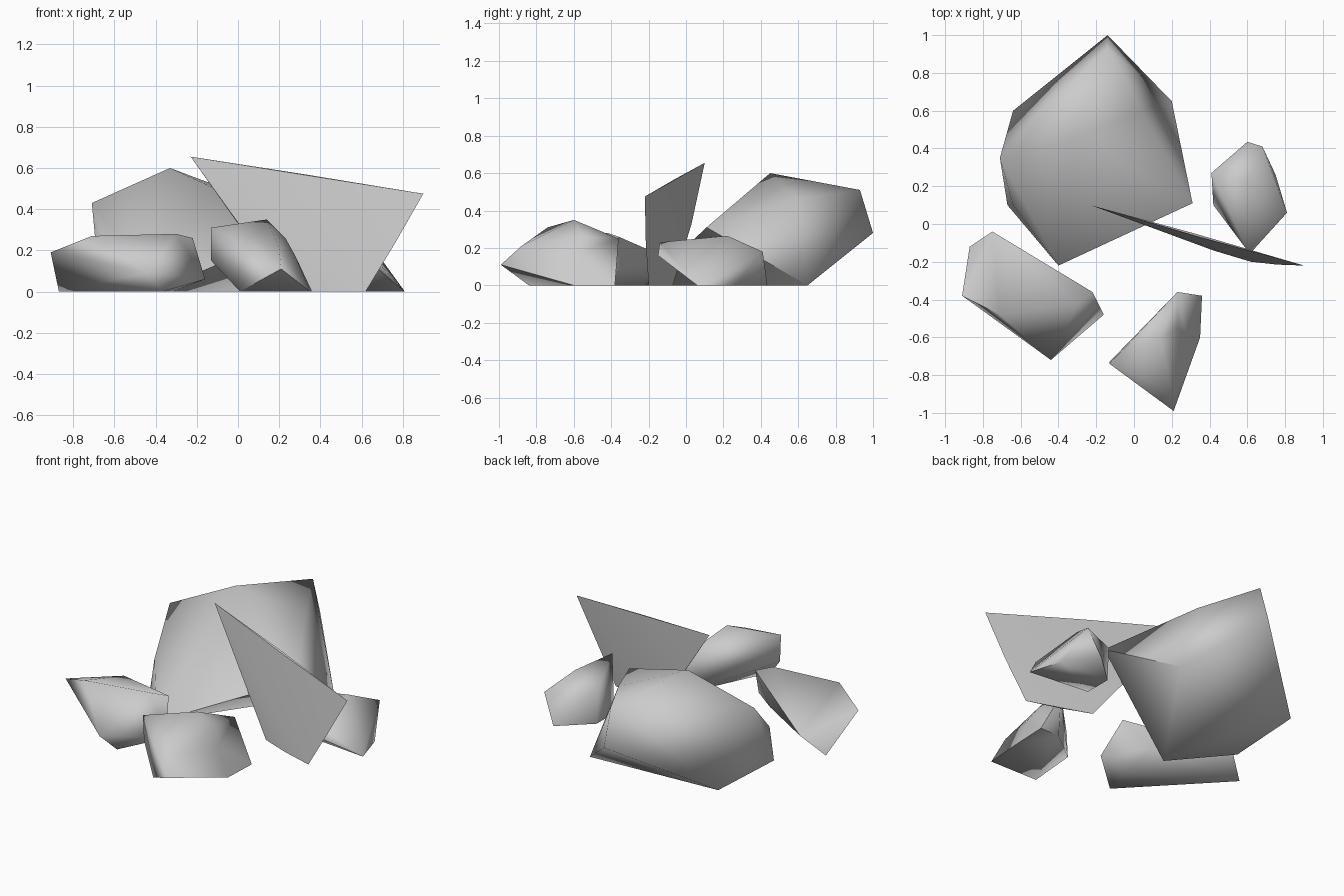
import bpy, bmesh, math

# Shared stone colour
stone = bpy.data.materials.new("grey_stone")
stone.diffuse_color = (0.6, 0.6, 0.6, 1)


def boulder(name, corners, angle=80):
    """Chiselled stone: hull around a few corner points, softly shaded."""
    bm = bmesh.new()
    for c in corners:
        bm.verts.new(c)
    res = bmesh.ops.convex_hull(bm, input=list(bm.verts))
    loose = {g for g in res["geom_interior"] + res["geom_unused"]
             if isinstance(g, bmesh.types.BMVert)}
    bmesh.ops.delete(bm, geom=list(loose), context='VERTS')
    bmesh.ops.recalc_face_normals(bm, faces=list(bm.faces))
    mesh = bpy.data.meshes.new(name)
    bm.to_mesh(mesh)
    bm.free()
    mesh.materials.append(stone)
    obj = bpy.data.objects.new(name, mesh)
    bpy.context.collection.objects.link(obj)
    bpy.ops.object.select_all(action='DESELECT')
    obj.select_set(True)
    bpy.context.view_layer.objects.active = obj
    bpy.ops.object.shade_smooth_by_angle(angle=math.radians(angle))
    return obj


# Large boulder at the back, overhanging its base
boulder("large_boulder", [
    (-0.40, -0.22, 0), (-0.67, 0.10, 0), (-0.64, 0.60, 0), (0.20, 0.65, 0),
    (-0.64, 0.10, 0.20), (0.31, 0.11, 0.31), (-0.14, 1.00, 0.28), (-0.71, 0.35, 0.43),
    (-0.33, 0.45, 0.60), (-0.14, 0.93, 0.51), (0.04, 0.60, 0.46)])

# Thin leaning slab with a shallow ridge across its front
boulder("leaning_slab", [
    (-0.23, 0.10, 0.655), (0.32, -0.05, 0.57), (0.33, -0.065, 0.565), (0.90, -0.22, 0.475),
    (0.76, -0.215, 0.23), (0.62, -0.20, 0), (0.42, -0.14, 0), (0.24, -0.07, 0),
    (0.0, 0.03, 0.33)], 40)

# Long low stone on the left
boulder("left_stone", [
    (-0.87, -0.12, 0), (-0.37, -0.65, 0), (-0.32, -0.45, 0), (-0.44, -0.72, 0.09),
    (-0.91, -0.38, 0.19), (-0.75, -0.04, 0.12), (-0.37, -0.29, 0.10), (-0.16, -0.48, 0.06),
    (-0.71, -0.48, 0.27), (-0.22, -0.36, 0.26), (-0.30, -0.42, 0.28)])

# Pointed stone in front
boulder("front_stone", [
    (0.01, -0.84, 0), (0.35, -0.60, 0), (0.36, -0.38, 0), (0.23, -0.38, 0),
    (-0.13, -0.73, 0.15), (-0.13, -0.74, 0.31), (0.21, -0.99, 0.11), (0.14, -0.60, 0.35),
    (0.20, -0.88, 0.21), (0.28, -0.60, 0.17), (0.23, -0.55, 0.26), (0.23, -0.36, 0.25)])

# Small stone on the right
boulder("right_stone", [
    (0.42, 0.10, 0), (0.42, 0.27, 0), (0.60, 0.435, 0), (0.75, 0.26, 0), (0.81, 0.06, 0),
    (0.62, -0.15, 0.16), (0.60, -0.14, 0.23), (0.41, 0.27, 0.21),
    (0.60, 0.22, 0.265), (0.68, 0.41, 0.18)])
